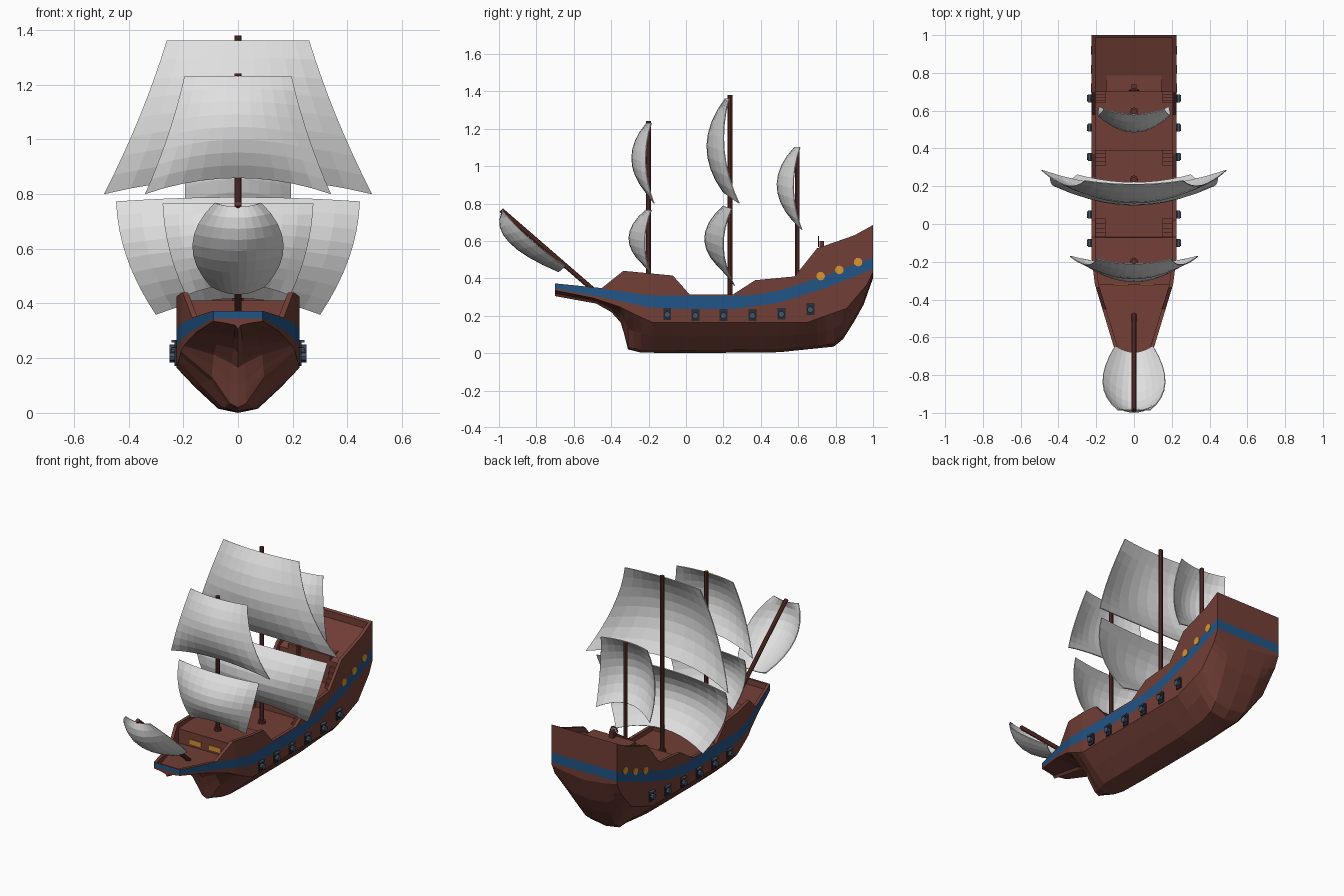
import bpy, bmesh, math
from mathutils import Vector

if "Cube" in bpy.data.objects:
    bpy.data.objects.remove(bpy.data.objects["Cube"])


def material(name, rgb):
    m = bpy.data.materials.new(name)
    m.diffuse_color = (*rgb, 1)
    m.use_nodes = True
    m.node_tree.nodes["Principled BSDF"].inputs["Base Color"].default_value = m.diffuse_color
    return m


WOOD = material("red brown wood", (0.17, 0.05, 0.038))
SPAR = material("dark spar wood", (0.115, 0.032, 0.026))
BLUE = material("blue stripe", (0.016, 0.09, 0.24))
SAIL = material("sail cloth", (0.74, 0.74, 0.74))
GOLD = material("window yellow", (0.68, 0.3, 0.03))
GUN = material("gun metal", (0.06, 0.09, 0.14))
DARK = material("gunport dark", (0.02, 0.024, 0.032))


def finish(bm, name, *mats):
    bmesh.ops.recalc_face_normals(bm, faces=bm.faces)
    me = bpy.data.meshes.new(name)
    bm.to_mesh(me)
    bm.free()
    for m in mats:
        me.materials.append(m)
    ob = bpy.data.objects.new(name, me)
    bpy.context.collection.objects.link(ob)
    return ob


def box(name, lo, hi, mat):
    bm = bmesh.new()
    bmesh.ops.create_cube(bm, size=1)
    for v in bm.verts:
        v.co = Vector([(lo[i] + hi[i]) / 2 + v.co[i] * (hi[i] - lo[i]) for i in range(3)])
    return finish(bm, name, mat)


def rod(name, a, b, r, mat, sides=10):
    a, b = Vector(a), Vector(b)
    bm = bmesh.new()
    bmesh.ops.create_cone(bm, cap_ends=True, segments=sides, radius1=r, radius2=r, depth=(b - a).length)
    q = (b - a).to_track_quat('Z', 'Y')
    for v in bm.verts:
        v.co = q @ v.co + (a + b) / 2
    return finish(bm, name, mat)


def at(curve, y):
    for (y0, v0), (y1, v1) in zip(curve, curve[1:]):
        if y <= y1:
            return v0 + (v1 - v0) * max(0, y - y0) / (y1 - y0)
    return curve[-1][1]


# Hull lines: each is a curve along the length of the ship
KEEL = [(-.70, .305), (-.48, .265), (-.40, .22), (-.35, .165), (-.33, .10), (-.31, .02), (-.24, .003),
        (0, 0), (.5, .005), (.79, .035), (.84, .075), (.90, .17), (.95, .26), (.98, .345), (1, .40)]
FLOOR = [(-.70, .01), (-.40, .015), (-.31, .03), (-.18, .07), (.7, .08), (1, .13)]
WIDTH = [(-.70, .09), (-.64, .11), (-.32, .207), (-.18, .225), (1, .225)]
CHINE = [(-.70, .335), (-.5, .295), (-.36, .25), (-.28, .21), (-.18, .165), (.65, .165),
         (.86, .24), (.97, .37), (1, .435)]
STRIPE_LOW = [(-.70, .345), (-.45, .30), (-.2, .245), (0, .235), (.25, .235), (.5, .27), (.75, .35), (1, .45)]
STRIPE_HIGH = [(-.70, .37), (-.45, .345), (-.2, .31), (.2, .305), (.35, .31), (.5, .335), (.75, .415), (1, .51)]
RAIL = [(-.70, .373), (-.45, .348), (-.335, .44), (-.07, .415), (.02, .313), (.25, .313), (.37, .39),
        (.58, .41), (.70, .56), (.90, .63), (1, .685)]
DECK = [(-.70, .373), (-.69, .372), (-.689, .335), (-.32, .322), (-.319, .41), (-.071, .40), (-.07, .285),
        (.389, .285), (.39, .375), (.699, .385), (.70, .53), (.985, .635), (.986, .677), (1, .685)]


def half_section(y):
    k, b, w, c = (at(f, y) for f in (KEEL, FLOOR, WIDTH, CHINE))
    top, deck = at(RAIL, y), at(DECK, y)
    hollow = 0.8 if y < -.25 else 1.03
    return [(0, k), (b, k + .015), ((b + w) / 2 * hollow, (k + .015 + c) / 2), (w, c),
            (w, at(STRIPE_LOW, y)), (w, at(STRIPE_HIGH, y)), (w, top),
            (w - .02, top), (w - .02, deck), (0, deck)]


# Hull with decks: loft of closed sections
bm = bmesh.new()
rings = []
for y in sorted({p[0] for f in (KEEL, FLOOR, WIDTH, CHINE, STRIPE_LOW, STRIPE_HIGH, RAIL, DECK) for p in f}):
    h = half_section(y)
    rings.append([bm.verts.new((x, y, z)) for x, z in h] +
                 [bm.verts.new((-x, y, z)) for x, z in h[8:0:-1]])
n = len(rings[0])
for r, s in zip(rings, rings[1:]):
    for i in range(n):
        j = (i + 1) % n
        f = bm.faces.new((r[i], r[j], s[j], s[i]))
        f.material_index = 1 if i in (4, 13) else 0
for r in (rings[0], rings[-1]):
    bm.faces.new(r[0:5] + r[14:18])
    bm.faces.new((r[4], r[5], r[13], r[14])).material_index = 1
    bm.faces.new((r[5], r[6], r[12], r[13]))
finish(bm, "hull", WOOD, BLUE)


# Sails: top, middle and bottom values for half width, centre line y and edge y
def quad(t, v):
    return t[0] * (1 - v) * (1 - 2 * v) + t[1] * 4 * v * (1 - v) + t[2] * v * (2 * v - 1)


def sail(name, z0, z1, arch0, arch1, half, centre, edge, cols=10, rows=8):
    bm = bmesh.new()
    grid = []
    for i in range(rows + 1):
        v = i / rows
        row = []
        for j in range(cols + 1):
            u = 2 * j / cols - 1
            y = quad(centre, v) + (quad(edge, v) - quad(centre, v)) * u * u
            z = z0 + (z1 - z0) * v + (1 - u * u) * (arch0 + (arch1 - arch0) * v)
            row.append(bm.verts.new((u * quad(half, v), y, z)))
        grid.append(row)
    for a, b in zip(grid, grid[1:]):
        for j in range(cols):
            bm.faces.new((a[j], a[j + 1], b[j + 1], b[j]))
    ob = finish(bm, name, SAIL)
    mod = ob.modifiers.new("thickness", 'SOLIDIFY')
    mod.thickness, mod.offset = 0.005, 0


sail("main_top_sail", 1.36, .80, 0, .06, (.26, .36, .49), (.21, .112, .20), (.23, .205, .285))
sail("main_lower_sail", .772, .36, .015, .06, (.445, .405, .30), (.20, .10, .22), (.245, .20, .26))
sail("fore_top_sail", 1.23, .80, 0, .06, (.195, .255, .34), (-.21, -.29, -.215), (-.185, -.215, -.17))
sail("fore_lower_sail", .765, .43, 0, .04, (.275, .25, .19), (-.215, -.305, -.225), (-.185, -.22, -.19))
sail("mizzen_sail", 1.10, .66, 0, .05, (.16, .19, .185), (.58, .487, .57), (.61, .575, .62))
sail("bowsprit_sail", .768, .465, -.015, -.03, (.085, .165, .10), (-.985, -.945, -.68), (-.985, -.84, -.645))

# Masts and bowsprit
for name, y, base, top in (("fore", -.2, .40, 1.24), ("main", .235, .28, 1.38), ("mizzen", .595, .375, 1.10)):
    rod(name + "_mast", (0, y, base - .02), (0, y, top), .013, SPAR)
    rod(name + "_mast_collar", (0, y, base - .01), (0, y, base + .02), .022, SPAR)
rod("bowsprit", (0, -.48, .325), (0, -.988, .765), .013, SPAR)

# Gunports, cannons and round stern windows on both sides
for s in (-1, 1):
    side = "right" if s > 0 else "left"
    for y, z in ((-.10, .208), (.05, .203), (.20, .203), (.355, .203), (.51, .21), (.665, .235)):
        xs = sorted((s * .215, s * .232))
        box("gunport_" + side, (xs[0], y - .021, z - .031), (xs[1], y + .021, z + .031), DARK)
        rod("cannon_" + side, (s * .20, y, z - .002), (s * .25, y, z - .002), .017, GUN, 8)
        box("gunport_lid_" + side, (min(s * .225, s * .243), y - .021, z + .022),
            (max(s * .225, s * .243), y + .021, z + .031), GUN)
    for y, z in ((.72, .412), (.82, .445), (.92, .487)):
        rod("round_window_" + side, (s * .22, y, z), (s * .2285, y, z), .023, GOLD, 12)
    # Forecastle window
    box("forecastle_window_" + side, (s * .068 - .04, -.325, .338), (s * .068 + .04, -.315, .366), GOLD)
    # Stairs between the decks
    for name, y, step, z0, z1 in (("forecastle", -.07, .025, .28, .40), ("quarterdeck", .39, -.02, .28, .375),
                                  ("poop", .70, -.015, .38, .53)):
        for i in range(4):
            ys = sorted((y, y + step * (i + 1)))
            xs = sorted((s * .15, s * .206))
            box(name + "_stair_" + side, (xs[0], ys[0], z0),
                (xs[1], ys[1], z1 - (z1 - z0) * (i + 1) / 5), WOOD)

# Helm platform, post and wheel
box("helm_platform", (-.145, .70, .50), (.145, .80, .562), WOOD)
box("helm_post", (-.014, .715, .55), (.014, .738, .60), SPAR)
for i in range(8):
    a, b = (math.pi / 4 * k for k in (i, i + 1))
    p = [Vector((math.cos(t) * .024, .708, .597 + math.sin(t) * .024)) for t in (a, b)]
    rod("wheel_rim", p[0], p[1], .004, SPAR, 6)
    rod("wheel_spoke", (0, .708, .597), (p[0] - Vector((0, .708, .597))) * 1.2 + Vector((0, .708, .597)), .0025, SPAR, 6)
